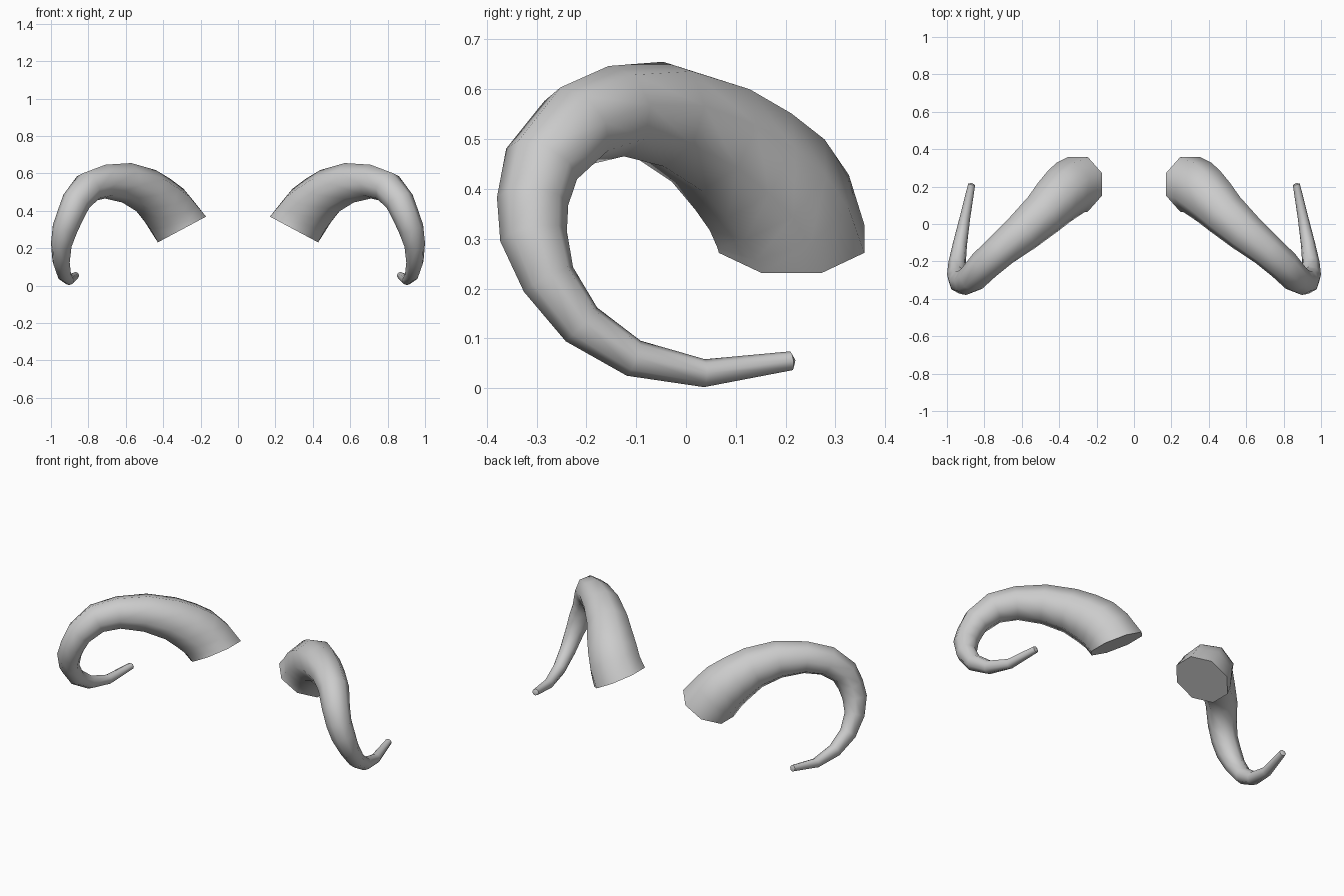
import bpy, bmesh, math
from mathutils import Vector

cube = bpy.data.objects.get("Cube")
if cube:
    bpy.data.objects.remove(cube, do_unlink=True)

SIDES = 8

# Centre line and radius, from the root of the horn to its tip
PATH = [
    (.300, .212, .300, .158), (.340, .195, .355, .152), (.378, .163, .408, .147),
    (.428, .115, .455, .137), (.490, .050, .507, .123), (.595, -.045, .550, .108),
    (.710, -.140, .556, .092), (.800, -.220, .527, .086), (.865, -.290, .450, .078),
    (.897, -.308, .375, .072), (.925, -.306, .305, .068), (.945, -.276, .218, .056),
    (.946, -.210, .128, .047), (.930, -.105, .060, .038), (.903, .037, .030, .028),
    (.868, .212, .055, .019),
]
ROOT_NORMAL = Vector((.47, 0, .88)).normalized()

bone = bpy.data.materials.new("horn_grey")
bone.use_nodes = True
grey = (.6, .6, .6, 1)
bone.diffuse_color = grey
bone.node_tree.nodes["Principled BSDF"].inputs["Base Color"].default_value = grey


def build_horn(name, side):
    """Sweep a tapering octagon along the path; side is 1 or -1."""
    bm = bmesh.new()
    points = [Vector(p[:3]) for p in PATH]
    across = Vector((0, 1, 0))
    rings = []
    for i, centre in enumerate(points):
        if i == 0:
            tangent = ROOT_NORMAL
        elif i == len(points) - 1:
            tangent = (centre - points[i - 1]).normalized()
        else:
            tangent = ((centre - points[i - 1]).normalized()
                       + (points[i + 1] - centre).normalized()).normalized()
        # Carry the cross-section direction along without twisting
        across = (across - tangent * across.dot(tangent)).normalized()
        other = tangent.cross(across)
        ring = []
        for k in range(SIDES):
            a = math.tau * (k + .5) / SIDES
            p = centre + (across * math.cos(a) + other * math.sin(a)) * PATH[i][3]
            ring.append(bm.verts.new((p.x * side, p.y, p.z)))
        rings.append(ring)
    for low, high in zip(rings, rings[1:]):
        for k in range(SIDES):
            n = (k + 1) % SIDES
            bm.faces.new((low[k], low[n], high[n], high[k]))
    # Flat root and slightly pointed tip
    bm.faces.new(rings[0])
    tip = points[-1] + tangent * .008
    apex = bm.verts.new((tip.x * side, tip.y, tip.z))
    for k in range(SIDES):
        bm.faces.new((rings[-1][k], rings[-1][(k + 1) % SIDES], apex))
    bmesh.ops.recalc_face_normals(bm, faces=bm.faces)

    mesh = bpy.data.meshes.new(name)
    bm.to_mesh(mesh)
    bm.free()
    mesh.materials.append(bone)
    obj = bpy.data.objects.new(name, mesh)
    bpy.context.collection.objects.link(obj)
    bpy.ops.object.select_all(action='DESELECT')
    obj.select_set(True)
    bpy.context.view_layer.objects.active = obj
    bpy.ops.object.shade_smooth_by_angle(angle=math.radians(50))


build_horn("left_horn", 1)
build_horn("right_horn", -1)
